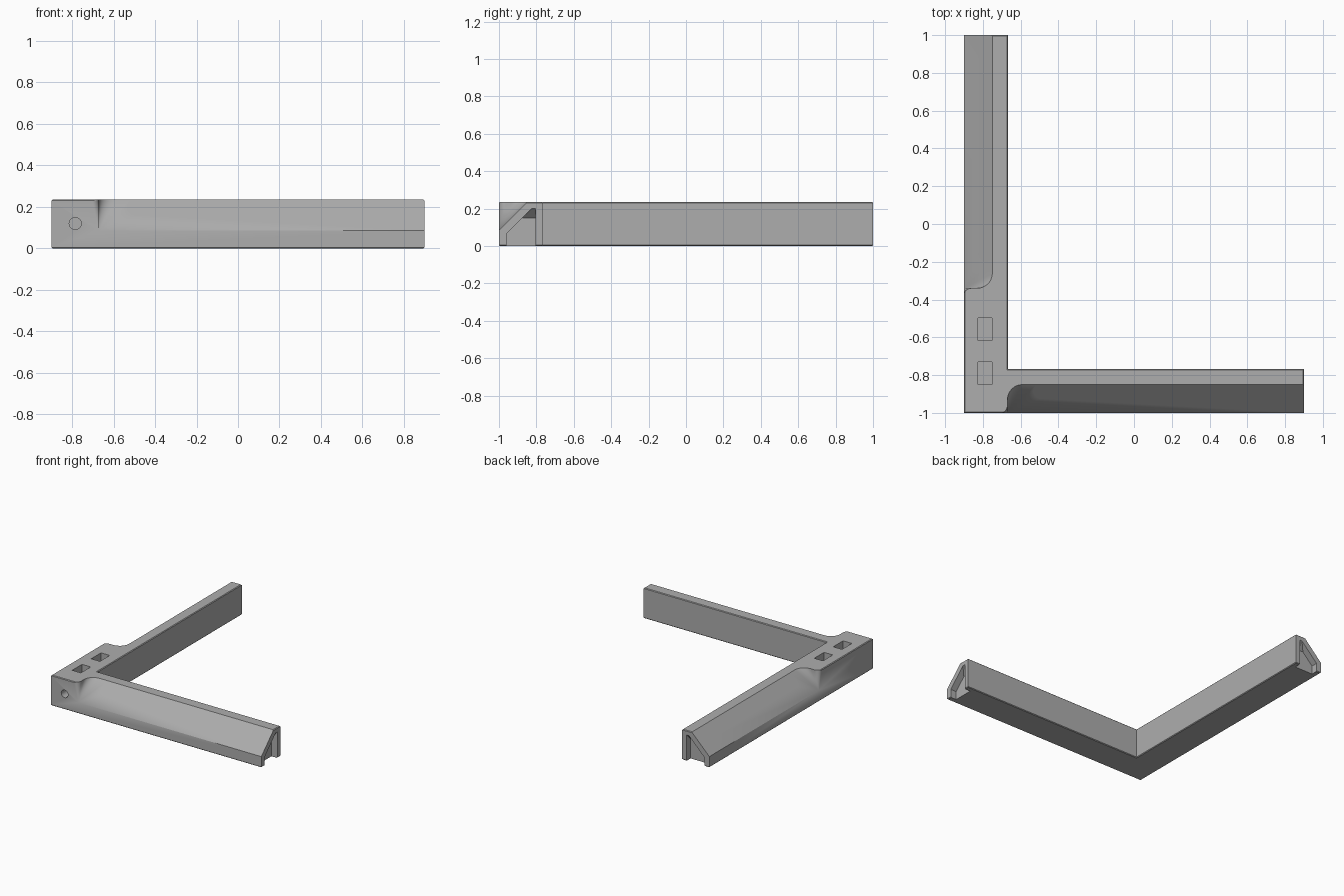
import bpy, bmesh, math
from mathutils import Vector

if "Cube" in bpy.data.objects:
    bpy.data.objects.remove(bpy.data.objects["Cube"], do_unlink=True)

LEFT, FRONT = -0.9, -1.0        # outer faces of the corner
WIDTH, HEIGHT = 0.232, 0.235    # arm section
LIP, RISE = 0.085, 0.15         # sloped face starts at LIP and climbs RISE at 45 degrees

grey = bpy.data.materials.new("bracket_grey")
grey.use_nodes = True
grey.diffuse_color = (0.42, 0.42, 0.42, 1)
grey.node_tree.nodes["Principled BSDF"].inputs["Base Color"].default_value = grey.diffuse_color


def finish(bm, name):
    bmesh.ops.recalc_face_normals(bm, faces=bm.faces)
    mesh = bpy.data.meshes.new(name)
    bm.to_mesh(mesh)
    bm.free()
    obj = bpy.data.objects.new(name, mesh)
    mesh.materials.append(grey)
    bpy.context.collection.objects.link(obj)
    return obj


def place(arm, t, s, z):
    """t runs along the arm, s goes inward from its outer face."""
    return Vector((t, FRONT + s, z)) if arm == "x" else Vector((LEFT + s, t, z))


# L-shaped body with fine chamfers along the top and bottom rims
bm = bmesh.new()
inner_x, inner_y = LEFT + WIDTH, FRONT + WIDTH
outline = [(LEFT, FRONT), (-LEFT, FRONT), (-LEFT, inner_y),
           (inner_x, inner_y), (inner_x, 1), (LEFT, 1)]
base = bm.faces.new([bm.verts.new((x, y, 0)) for x, y in outline])
grown = bmesh.ops.extrude_face_region(bm, geom=[base])["geom"]
bmesh.ops.translate(bm, vec=(0, 0, HEIGHT), verts=[g for g in grown if isinstance(g, bmesh.types.BMVert)])
rims = [e for e in bm.edges if abs(e.verts[0].co.z - e.verts[1].co.z) < 0.01]
bmesh.ops.bevel(bm, geom=rims, offset=0.005, segments=1, affect='EDGES')
bracket = finish(bm, "corner_bracket")


def carve(cutter):
    cutter.hide_render = True
    bpy.context.view_layer.objects.active = bracket
    mod = bracket.modifiers.new("cut", 'BOOLEAN')
    mod.operation, mod.solver, mod.object = 'DIFFERENCE', 'EXACT', cutter
    bpy.ops.object.modifier_apply(modifier=mod.name)
    bpy.data.objects.remove(cutter, do_unlink=True)


def slope_cutter(arm, start, end):
    """45 degree face along an arm, blending into the block with a conical sweep."""
    curve = []
    for i in range(9):      # convex shoulder
        a = math.pi / 2 * i / 8
        curve.append((-0.035 + 0.035 * math.sin(a), 0.04 * math.cos(a) - 0.0))
    curve = [(t, 0.04 - s) for t, s in curve]
    for i in range(13):     # concave sweep
        a = math.pi / 2 * i / 12
        curve.append((0.08 - 0.08 * math.cos(a), 0.07 + 0.08 * math.sin(a)))
    k = 1.1                 # overshoot above the top
    top_z, far = LIP + RISE * k, end + 0.05
    bm = bmesh.new()

    def vert(t, s, z):
        return bm.verts.new(place(arm, t, s, z))
    apex, low = vert(start, 0, LIP), vert(far, 0, LIP)
    front = vert(start - 0.035 * k, -0.05, top_z)
    ring = [vert(start + t * k, s * k, top_z) for t, s in curve]
    high, corner = vert(far, RISE * k, top_z), vert(far, -0.05, top_z)
    bm.faces.new([front] + ring + [high, corner])
    for a, b in zip([front] + ring, ring):
        bm.faces.new((apex, a, b))
    bm.faces.new((apex, ring[-1], high, low))
    bm.faces.new((low, high, corner))
    bm.faces.new((apex, low, corner, front))
    return finish(bm, "slope_cutter")


def slot_cutter(arm, end):
    """Recess in the end of an arm, open below, with a slanted ceiling."""
    bm = bmesh.new()
    for t, roof in ((end - 0.05, 0.15), (end, 0.2), (end + 0.02, 0.2)):
        for s, z in ((0.04, -0.02), (0.04, 0.065), (roof - 0.025, roof), (0.195, roof), (0.195, -0.02)):
            bm.verts.new(place(arm, t, s, z))
    bmesh.ops.convex_hull(bm, input=bm.verts)
    return finish(bm, "slot_cutter")


def drill(start, finish_at, r1, r2=None):
    a, b = Vector(start), Vector(finish_at)
    bm = bmesh.new()
    bmesh.ops.create_cone(bm, cap_ends=True, segments=40, radius1=r1, radius2=r2 or r1, depth=(b - a).length)
    turn = (b - a).to_track_quat('Z', 'Y')
    for v in bm.verts:
        v.co = turn @ v.co + (a + b) / 2
    carve(finish(bm, "drill"))


# Sloped faces, end slots and counterbored screw holes on both arms
for arm, start, end, screws in (("x", -0.67, 0.9, (-0.49, 0.78)), ("y", -0.34, 1.0, (-0.16, 0.885))):
    carve(slope_cutter(arm, start, end))
    carve(slot_cutter(arm, end))
    for t in screws:
        drill(place(arm, t, 0.117, 0.1), place(arm, t, 0.117, 0.3), 0.042)
        drill(place(arm, t, 0.117, -0.05), place(arm, t, 0.117, 0.15), 0.023)

# Rectangular pockets in the corner block
for y in (-0.79, -0.557):
    bm = bmesh.new()
    bmesh.ops.create_cube(bm, size=1)
    bmesh.ops.scale(bm, vec=(0.075, 0.12, 0.14), verts=bm.verts)
    bmesh.ops.translate(bm, vec=(-0.788, y, HEIGHT), verts=bm.verts)
    carve(finish(bm, "pocket_cutter"))

# Round holes: chamfered one on top, one in each outer side
drill((-0.787, -0.673, HEIGHT - 0.01), (-0.787, -0.673, HEIGHT + 0.002), 0.021, 0.03)
drill((-0.787, -0.673, 0.12), (-0.787, -0.673, 0.3), 0.021)
drill((-0.785, FRONT - 0.05, 0.12), (-0.785, FRONT + 0.08, 0.12), 0.029)
drill((LEFT - 0.05, -0.885, 0.12), (LEFT + 0.08, -0.885, 0.12), 0.029)

bpy.ops.object.select_all(action='DESELECT')
bracket.select_set(True)
bpy.context.view_layer.objects.active = bracket
bpy.ops.object.shade_smooth_by_angle(angle=math.radians(25))
